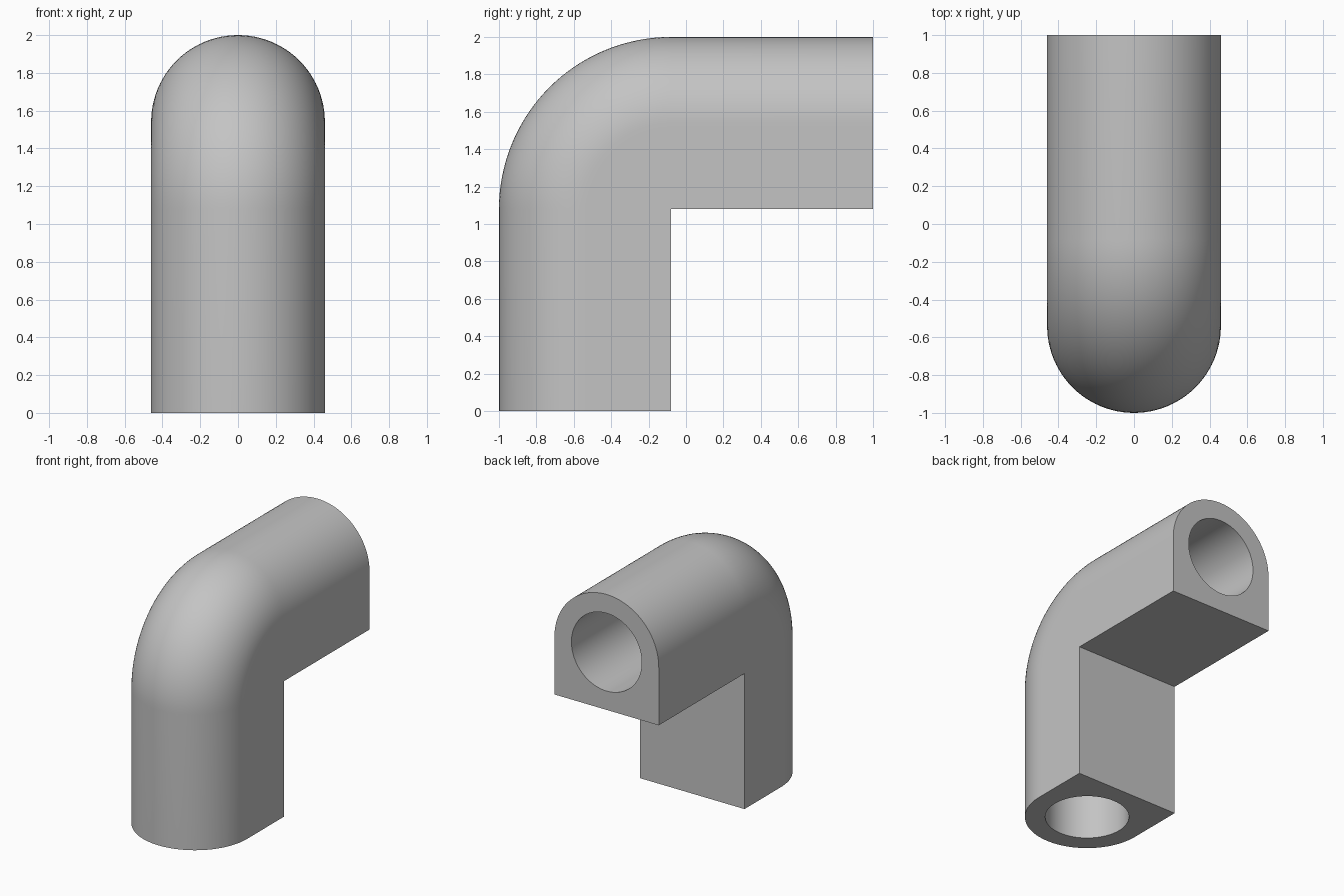
import bpy
import bmesh
import math

cube = bpy.data.objects.get("Cube")
if cube:
    bpy.data.objects.remove(cube, do_unlink=True)

R = 0.46            # half width, and centreline distance from the inner corner
BORE = 0.31
PIVOT_Y, PIVOT_Z = -0.08, 1.08
SIDES, BEND_STEPS = 96, 32

grey = bpy.data.materials.new("plain grey")
grey.use_nodes = True
colour = (0.55, 0.55, 0.55, 1)
grey.diffuse_color = colour
grey.node_tree.nodes["Principled BSDF"].inputs["Base Color"].default_value = colour


def outer_radius(a):
    """Round on the outside of the bend, square on the inside."""
    if math.sin(a) >= -1e-6:
        return R
    return R / max(abs(math.cos(a)), abs(math.sin(a)))


def section(radius):
    """Points as (x, distance from the inner corner)."""
    angles = [2 * math.pi * i / SIDES for i in range(SIDES)]
    return [(radius(a) * math.cos(a), R + radius(a) * math.sin(a)) for a in angles]


# Stations along the path: bend angle, drop below the bend, run behind it
stations = [(0, PIVOT_Z, 0)]
stations += [(math.pi / 2 * i / BEND_STEPS, 0, 0) for i in range(BEND_STEPS + 1)]
stations += [(math.pi / 2, 0, 1 - PIVOT_Y)]

bm = bmesh.new()


def sweep(points):
    rings = []
    for t, drop, run in stations:
        rings.append([bm.verts.new((x, PIVOT_Y - d * math.cos(t) + run,
                                    PIVOT_Z + d * math.sin(t) - drop))
                      for x, d in points])
    for a, b in zip(rings, rings[1:]):
        join(a, b)
    return rings


def join(a, b):
    for i in range(SIDES):
        j = (i + 1) % SIDES
        bm.faces.new((a[i], a[j], b[j], b[i]))


# Outer body, bore and the two ring-shaped ends
outer = sweep(section(outer_radius))
bore = sweep(section(lambda a: BORE))
for end in (0, -1):
    join(outer[end], bore[end])

# Weld the inner corner, where the bend turns about a single line
bmesh.ops.remove_doubles(bm, verts=bm.verts, dist=1e-5)
bmesh.ops.recalc_face_normals(bm, faces=bm.faces)

mesh = bpy.data.meshes.new("elbow_pipe")
bm.to_mesh(mesh)
bm.free()
mesh.materials.append(grey)
elbow = bpy.data.objects.new("elbow_pipe", mesh)
bpy.context.collection.objects.link(elbow)

bpy.ops.object.select_all(action="DESELECT")
elbow.select_set(True)
bpy.context.view_layer.objects.active = elbow
bpy.ops.object.shade_smooth_by_angle(angle=math.radians(30))
